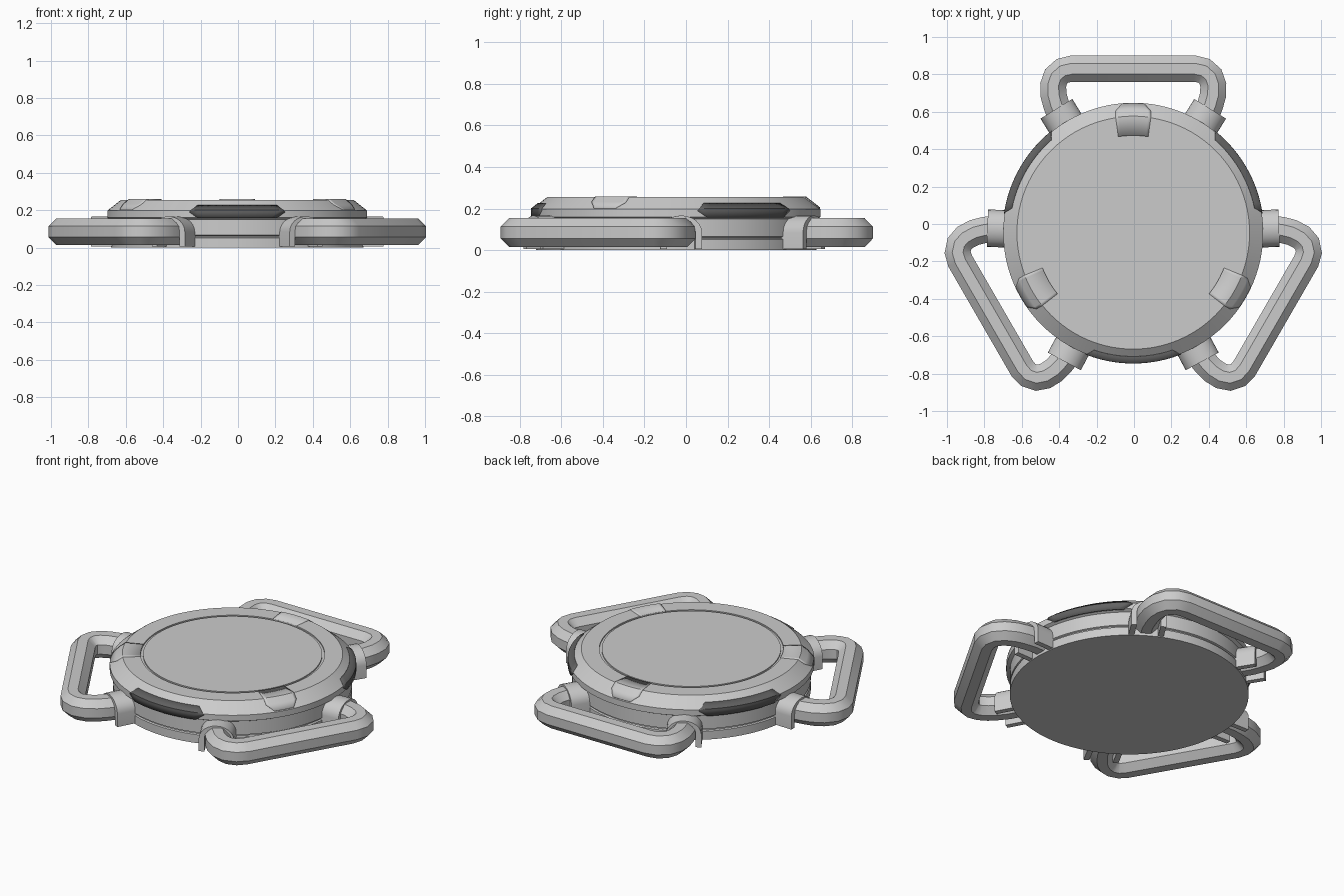
import bpy, bmesh, math
from mathutils import Vector

if "Cube" in bpy.data.objects:
    bpy.data.objects.remove(bpy.data.objects["Cube"])

CX, CY = -0.004, -0.047      # body centre
SIDES = (90, 210, 330)       # handle directions


def finish(name, verts, faces, angle=30, solid=0, mat=None):
    me = bpy.data.meshes.new(name)
    me.from_pydata([tuple(v) for v in verts], [], faces)
    bm = bmesh.new()
    bm.from_mesh(me)
    bmesh.ops.remove_doubles(bm, verts=bm.verts, dist=1e-5)
    bmesh.ops.recalc_face_normals(bm, faces=bm.faces)
    bm.to_mesh(me)
    bm.free()
    ob = bpy.data.objects.new(name, me)
    bpy.context.collection.objects.link(ob)
    ob.location = (CX, CY, 0)
    if solid:
        m = ob.modifiers.new("thickness", 'SOLIDIFY')
        m.thickness = solid
        m.offset = 0
    if mat:
        me.materials.append(mat)
    bpy.ops.object.select_all(action='DESELECT')
    ob.select_set(True)
    bpy.context.view_layer.objects.active = ob
    bpy.ops.object.shade_smooth_by_angle(angle=math.radians(angle))
    return ob


def grid_faces(rows, cols, close_rows=False, close_cols=False):
    return [(i * cols + j, i * cols + (j + 1) % cols,
             (i + 1) % rows * cols + (j + 1) % cols, (i + 1) % rows * cols + j)
            for i in range(rows if close_rows else rows - 1)
            for j in range(cols if close_cols else cols - 1)]


def lathe(name, profile, seg=96):
    verts = [(r * math.cos(2 * math.pi * j / seg), r * math.sin(2 * math.pi * j / seg), z)
             for r, z in profile for j in range(seg)]
    n = len(profile)
    faces = grid_faces(n, seg, close_cols=True)
    faces += [tuple(range(seg)), tuple(range((n - 1) * seg, n * seg))]
    return finish(name, verts, faces, 25)


def patch(name, rows, azimuth, mat=None, cols=13):
    # panel hugging the round body; rows are (radius, z, half width)
    verts = []
    for r, z, hw in rows:
        for j in range(cols):
            a = math.radians(azimuth) + math.asin(hw / r) * (2 * j / (cols - 1) - 1)
            verts.append((r * math.cos(a), r * math.sin(a), z))
    return finish(name, verts, grid_faces(len(rows), cols), 25, 0.01, mat)


def turn(x, y, deg):
    a = math.radians(deg)
    return x * math.cos(a) - y * math.sin(a), x * math.sin(a) + y * math.cos(a)


def handle(name, azimuth):
    # octagonal tube swept along a mirrored loop
    half = [(.318, .509), (.387, .622), (.412, .685), (.426, .735), (.428, .79),
            (.413, .835), (.378, .866), (.33, .877)]
    path = [Vector(p) for p in half] + [Vector((-x, y)) for x, y in reversed(half)]
    R = 0.07 / math.cos(math.pi / 8)
    verts = []
    for i, p in enumerate(path):
        d0 = (p - path[max(i - 1, 0)]).normalized()
        d1 = (path[min(i + 1, len(path) - 1)] - p).normalized()
        d = (d0 + d1).normalized()
        n = Vector((-d.y, d.x))
        for k in range(8):
            a = math.pi / 8 + k * math.pi / 4
            q = p + n * R * math.cos(a)
            verts.append((*turn(q.x, q.y, azimuth - 90), 0.085 + R * math.sin(a)))
    faces = grid_faces(len(path), 8, close_cols=True)
    faces += [tuple(range(8)), tuple(range(len(verts) - 8, len(verts)))]
    finish(name, verts, faces, 32)


def bracket(name, azimuth):
    # arch-shaped collar, open at the bottom
    arc = [math.pi * k / 12 for k in range(13)]
    outer = [(.1, .005)] + [(.1 * math.cos(a), .085 + .082 * math.sin(a)) for a in arc] + [(-.1, .005)]
    inner = [(.068, .005)] + [(.068 * math.cos(a), .085 + .068 * math.sin(a)) for a in arc] + [(-.068, .005)]
    verts = []
    for loop, r in ((outer, .62), (outer, .78), (inner, .78), (inner, .62)):
        verts += [(*turn(r, t, azimuth), z) for t, z in loop]
    n = len(outer)
    faces = grid_faces(4, n, close_rows=True)
    faces += [tuple(i * n for i in range(4)), tuple(i * n + n - 1 for i in range(4))]
    finish(name, verts, faces)


# round body with a stepped side, bevelled rim and ring groove on top
lathe("round_body", [(.675, 0), (.675, .052), (.666, .056), (.666, .062), (.675, .066),
                     (.675, .15), (.695, .16), (.695, .197), (.622, .255),
                     (.52, .255), (.52, .247), (.506, .247), (.506, .255)])

dark = bpy.data.materials.new("dark_panel")
dark.diffuse_color = (.12, .12, .12, 1)
dark.use_nodes = True
dark.node_tree.nodes["Principled BSDF"].inputs["Base Color"].default_value = dark.diffuse_color

for i, az in enumerate(SIDES):
    handle(f"handle_{i}", az)
    for s in (-1, 1):
        bracket(f"handle_bracket_{i}_{'left' if s > 0 else 'right'}", az + s * 31.8)
    # small tab over the rim
    patch(f"rim_tab_{i}", [(.52, .254, .08), (.622, .254, .094), (.655, .2285, .094),
                           (.69, .201, .06)], az)
    # dark six-sided side panel between handles
    patch(f"side_panel_{i}", [(.694, .157, .21), (.694, .19, .255), (.694, .199, .247),
                              (.661, .224, .21)], az + 60, dark)
